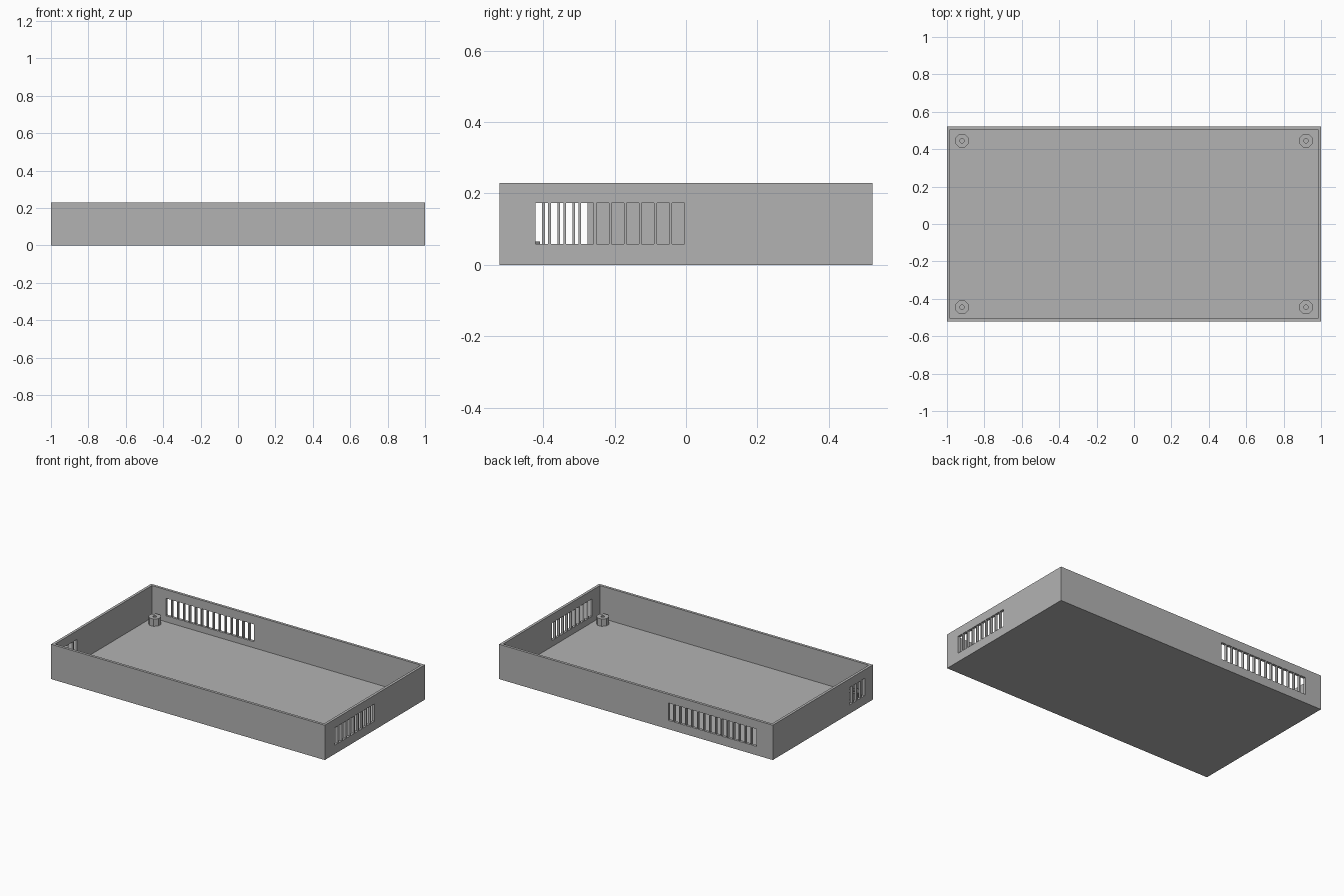
import bpy, bmesh, math
from mathutils import Matrix, Vector

if "Cube" in bpy.data.objects:
    bpy.data.objects.remove(bpy.data.objects["Cube"], do_unlink=True)

W, D, H = 2.0, 1.045, 0.23      # outer size
T = 0.0175                      # wall and floor thickness
SLOT, PITCH = 0.035, 0.0424     # vent slots
Z0, Z1 = 0.058, 0.173

grey = bpy.data.materials.new("plain grey")
grey.use_nodes = True
colour = (0.45, 0.45, 0.45, 1)
grey.diffuse_color = colour
grey.node_tree.nodes["Principled BSDF"].inputs["Base Color"].default_value = colour


def add_box(bm, lo, hi):
    lo, hi = Vector(lo), Vector(hi)
    m = Matrix.Translation((lo + hi) / 2) @ Matrix.Diagonal((*(hi - lo), 1))
    bmesh.ops.create_cube(bm, size=1, matrix=m)


def finish(name, bm):
    bmesh.ops.recalc_face_normals(bm, faces=bm.faces)
    mesh = bpy.data.meshes.new(name)
    bm.to_mesh(mesh)
    bm.free()
    mesh.materials.append(grey)
    obj = bpy.data.objects.new(name, mesh)
    bpy.context.collection.objects.link(obj)
    return obj


# Open tray: inset the top face and push it down to the floor
bm = bmesh.new()
add_box(bm, (-W / 2, -D / 2, 0), (W / 2, D / 2, H))
top = max(bm.faces, key=lambda f: f.calc_center_median().z)
bmesh.ops.inset_region(bm, faces=[top], thickness=T, use_even_offset=True)
inner = bmesh.ops.extrude_face_region(bm, geom=[top])["geom"]
bmesh.ops.delete(bm, geom=[top], context="FACES_ONLY")
bmesh.ops.translate(bm, vec=(0, 0, T - H),
                    verts=[v for v in inner if isinstance(v, bmesh.types.BMVert)])
tray = finish("tray", bm)

# Vent slots: right wall, left wall, back wall
bm = bmesh.new()
for side, start, count in ((1, -0.421, 10), (-1, -0.438, 4)):
    for i in range(count):
        y = start + i * PITCH
        x = side * W / 2
        add_box(bm, (x - 2 * T, y, Z0), (x + 2 * T, y + SLOT, Z1))
back_pitch = 0.0434
for i in range(15):
    x = -0.88 + i * back_pitch
    add_box(bm, (x, D / 2 - 2 * T, Z0), (x + SLOT + 0.001, D / 2 + 2 * T, Z1))
cutter = finish("vent_cutter", bm)
cutter.hide_render = True

cut = tray.modifiers.new("vents", "BOOLEAN")
cut.operation = "DIFFERENCE"
cut.solver = "EXACT"
cut.object = cutter
bpy.context.view_layer.objects.active = tray
bpy.ops.object.modifier_apply(modifier=cut.name)
bpy.data.objects.remove(cutter, do_unlink=True)


# Hollow corner standoffs: ring profile spun around its own axis
def standoff(name, cx, cy, sides=8):
    bm = bmesh.new()
    r_in, r_out, z_low, z_high = 0.012, 0.039, T, 0.066
    profile = [(r_in, z_low), (r_out, z_low), (r_out, z_high), (r_in, z_high)]
    rings = []
    for i in range(sides):
        a = 2 * math.pi * (i + 0.5) / sides
        rings.append([bm.verts.new((cx + r * math.cos(a), cy + r * math.sin(a), z))
                      for r, z in profile])
    for i in range(sides):
        a, b = rings[i], rings[(i + 1) % sides]
        for j in range(1, 4):
            k = (j + 1) % 4
            bm.faces.new((a[j], b[j], b[k], a[k]))
    return finish(name, bm)


for sx, x_name in ((1, "left"), (-1, "right")):
    for sy, y_name in ((1, "back"), (-1, "front")):
        standoff(f"{y_name}_{x_name}_standoff", sx * 0.92, sy * 0.445)
